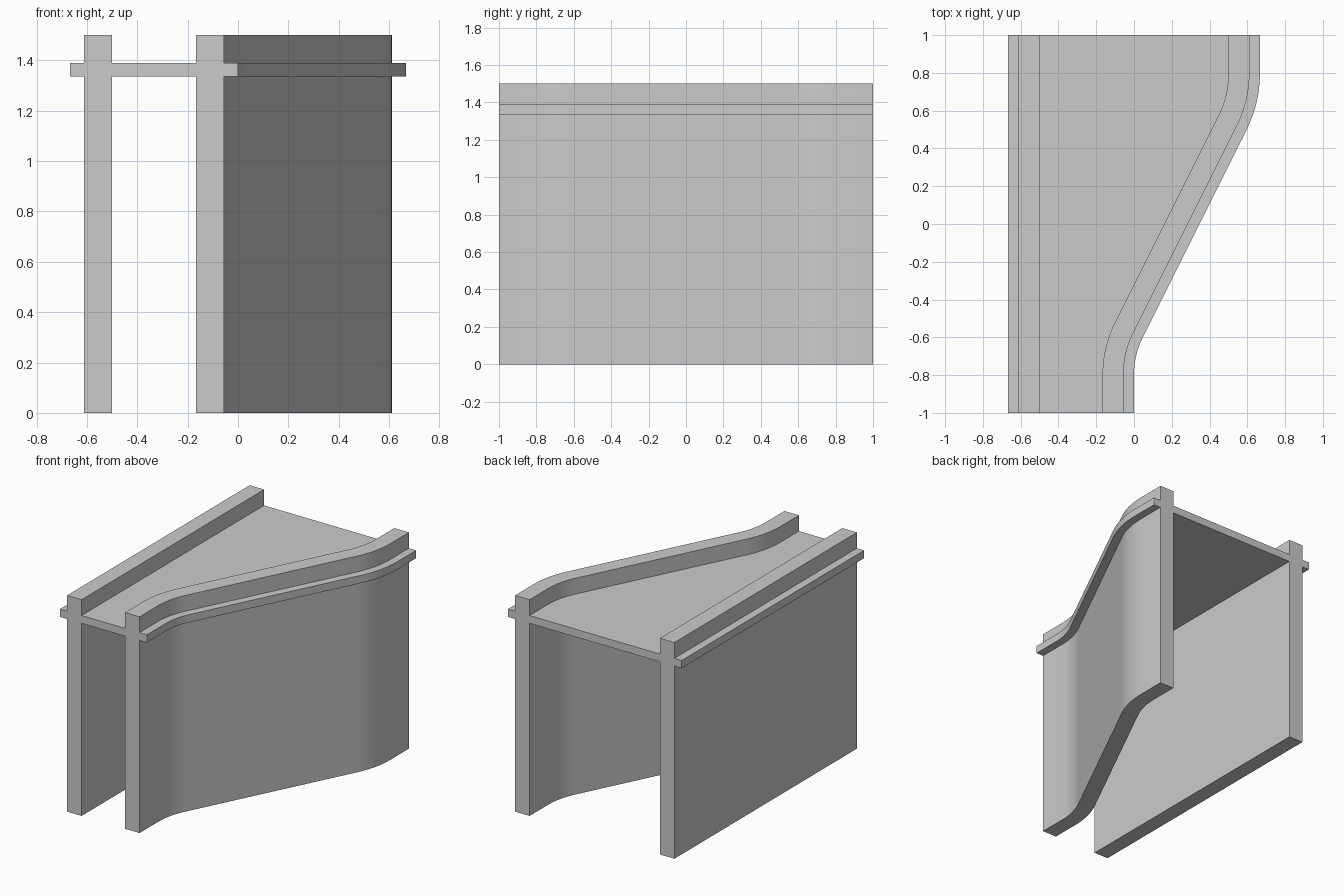
import bpy, bmesh, math
from mathutils import Vector

if "Cube" in bpy.data.objects:
    bpy.data.objects.remove(bpy.data.objects["Cube"])

H, LIP = 0.0556, 0.1111           # half wall thickness, lip reach from wall centre
Z_LO, Z_HI, TOP = 1.336, 1.39, 1.5
LEFT_X, X0, X1 = -0.5556, -0.1111, 0.5556
BEND_Y, R, STEPS = 0.6667, 0.555, 10


def s_path():
    """Centre line of the curved wall: (point, sideways direction) pairs."""
    ang = math.atan2(X1 - X0, 2 * BEND_Y)
    start = BEND_Y + R * math.tan(ang / 2)
    first = [(X0, -1.0, 0.0)]
    for i in range(STEPS + 1):
        a = ang * i / STEPS
        first.append((X0 + R * (1 - math.cos(a)), -start + R * math.sin(a), a))
    # second half is the first turned half a revolution about the middle
    second = [(X0 + X1 - x, -y, a) for x, y, a in reversed(first)]
    return [(Vector((x, y)), Vector((math.cos(a), -math.sin(a))))
            for x, y, a in first + second]


# Cross-section of one wall with its outer lip: (offset, height)
wall = [(-H, Z_LO), (-H, 0), (H, 0), (H, Z_LO), (LIP, Z_LO), (LIP, Z_HI),
        (H, Z_HI), (H, TOP), (-H, TOP), (-H, Z_HI)]

# Sweep curved wall, deck and straight wall as one skin
bm = bmesh.new()
rings = []
for p, side in s_path():
    right = [(p.x + o * side.x, p.y + o * side.y, z) for o, z in wall]
    left = [(LEFT_X - o, p.y, z) for o, z in reversed(wall)]
    rings.append([bm.verts.new(c) for c in right + left])
n = len(rings[0])
for a, b in zip(rings, rings[1:]):
    for i in range(n):
        j = (i + 1) % n
        bm.faces.new((a[i], a[j], b[j], b[i]))
bm.faces.new(rings[0])
bm.faces.new(list(reversed(rings[-1])))

# Merge the flat strips and tidy normals
bmesh.ops.dissolve_limit(bm, angle_limit=0.01, verts=bm.verts, edges=bm.edges)
bmesh.ops.recalc_face_normals(bm, faces=bm.faces)
mesh = bpy.data.meshes.new("tapering_channel_section")
bm.to_mesh(mesh)
bm.free()

obj = bpy.data.objects.new("tapering_channel_section", mesh)
bpy.context.collection.objects.link(obj)
bpy.context.view_layer.objects.active = obj
obj.select_set(True)
bpy.ops.object.shade_smooth_by_angle(angle=math.radians(30))
